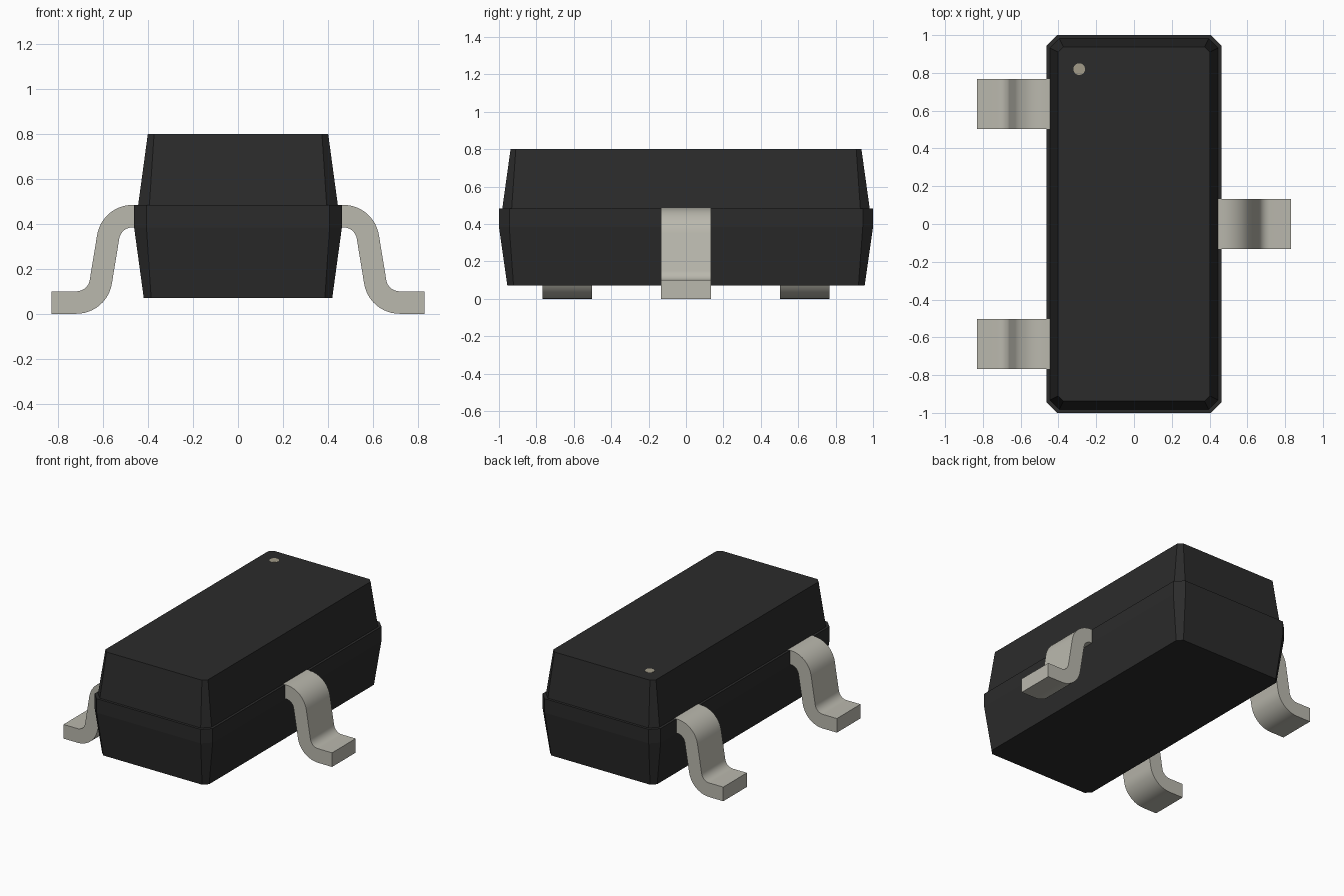
import bpy, bmesh, math

if "Cube" in bpy.data.objects:
    bpy.data.objects.remove(bpy.data.objects["Cube"])


def material(name, rgb):
    m = bpy.data.materials.new(name)
    m.diffuse_color = (*rgb, 1)
    m.use_nodes = True
    m.node_tree.nodes["Principled BSDF"].inputs["Base Color"].default_value = m.diffuse_color
    return m


def finish(name, bm, mat):
    bmesh.ops.recalc_face_normals(bm, faces=bm.faces)
    me = bpy.data.meshes.new(name)
    bm.to_mesh(me)
    bm.free()
    me.materials.append(mat)
    ob = bpy.data.objects.new(name, me)
    bpy.context.collection.objects.link(ob)
    return ob


def bridge(bm, rings):
    """Skin a stack of equal-sized rings and cap both ends."""
    n = len(rings[0])
    for a, b in zip(rings, rings[1:]):
        for i in range(n):
            j = (i + 1) % n
            bm.faces.new((a[i], a[j], b[j], b[i]))
    bm.faces.new(rings[0])
    bm.faces.new(rings[-1])


plastic = material("black plastic", (0.024, 0.024, 0.024))
metal = material("tinned metal", (0.49, 0.48, 0.42))
paint = material("marker paint", (0.36, 0.33, 0.25))


# Moulded body: chamfered rectangles (z, half x, half y, chamfer)
def body():
    bm = bmesh.new()
    rings = []
    for z, x, y, c in ((0.07, 0.42, 0.955, 0.033), (0.385, 0.463, 1.0, 0.055),
                       (0.484, 0.463, 1.0, 0.055), (0.484, 0.445, 0.982, 0.05),
                       (0.80, 0.402, 0.938, 0.028)):
        pts = ((x, c - y), (x, y - c), (x - c, y), (c - x, y),
               (-x, y - c), (-x, c - y), (c - x, -y), (x - c, -y))
        rings.append([bm.verts.new((px, py, z)) for px, py in pts])
    bridge(bm, rings)
    finish("body", bm, plastic)


# Gull-wing lead: two arcs joined by their common tangent
def lead(name, side, y, half=0.1325):
    c1, c2 = (0.47, 0.325), (0.72, 0.16)
    r_in, r_out, steps = 0.06, 0.16, 12
    dx, dz = c2[0] - c1[0], c2[1] - c1[1]
    sweep = math.asin((r_in + r_out) / math.hypot(dx, dz)) - math.atan2(dz, dx)

    def arc(c, r, start, turn):
        return [(c[0] + r * math.cos(start + turn * i / steps),
                 c[1] + r * math.sin(start + turn * i / steps))
                for i in range(steps + 1)]

    def edge(r1, r2):
        q = math.pi / 2
        return ([(0.445, c1[1] + r1)] + arc(c1, r1, q, -sweep)
                + arc(c2, r2, 3 * q - sweep, sweep) + [(0.83, c2[1] - r2)])

    bm = bmesh.new()
    rings = []
    for (ax, az), (bx, bz) in zip(edge(r_out, r_in), edge(r_in, r_out)):
        rings.append([bm.verts.new(p) for p in (
            (side * ax, y - half, az), (side * ax, y + half, az),
            (side * bx, y + half, bz), (side * bx, y - half, bz))])
    bridge(bm, rings)
    ob = finish(name, bm, metal)
    bpy.ops.object.select_all(action='DESELECT')
    ob.select_set(True)
    bpy.context.view_layer.objects.active = ob
    bpy.ops.object.shade_smooth_by_angle(angle=math.radians(30))


body()
lead("lead_right", 1, 0)
lead("lead_left_back", -1, 0.636)
lead("lead_left_front", -1, -0.636)

# Round pin marker, almost flush with the top
bm = bmesh.new()
bmesh.ops.create_cone(bm, cap_ends=True, segments=32, radius1=0.031,
                      radius2=0.031, depth=0.02)
bmesh.ops.translate(bm, verts=bm.verts, vec=(-0.29, 0.82, 0.7915))
finish("pin_marker", bm, paint)
